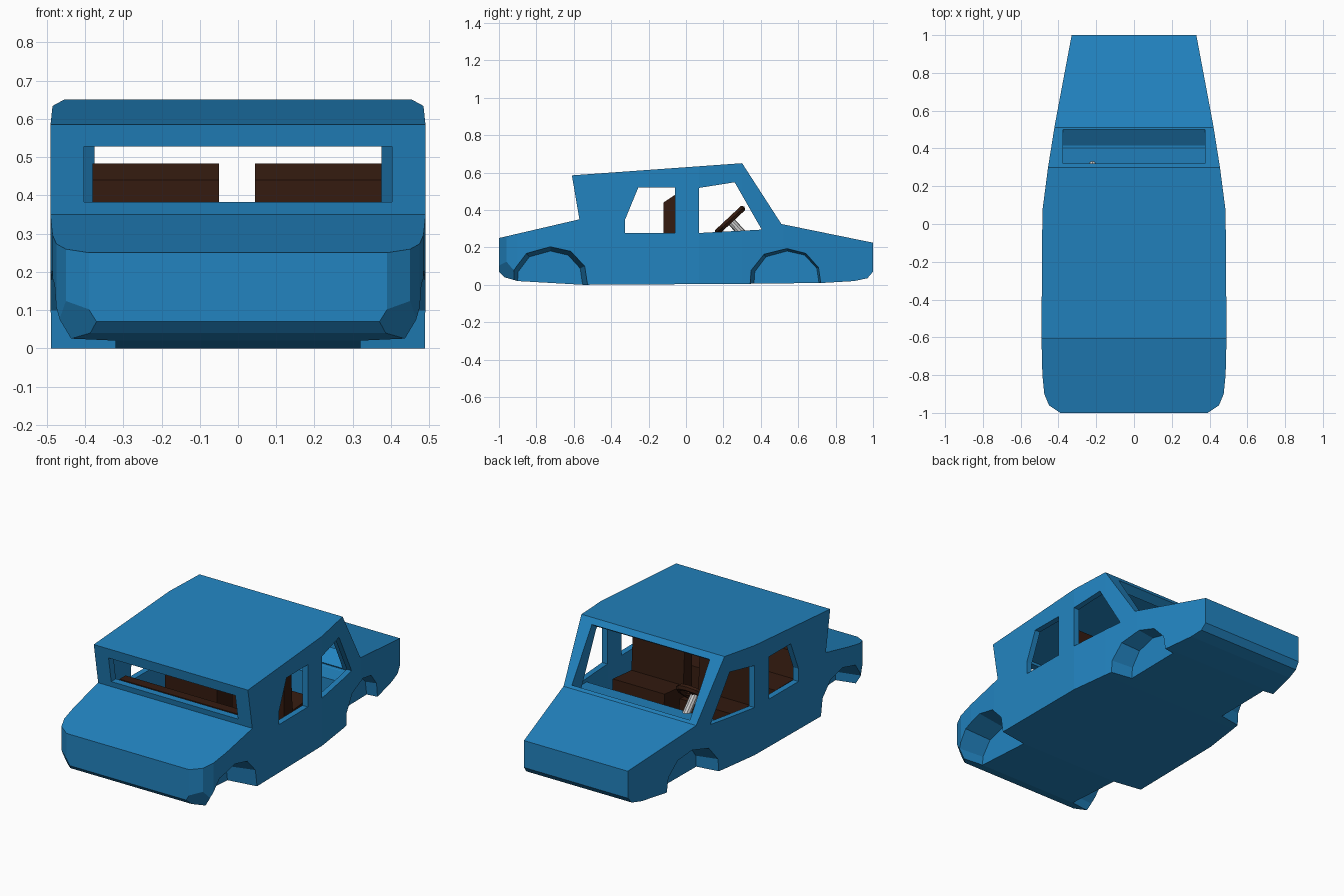
import bpy, bmesh, math
from mathutils import Vector

if "Cube" in bpy.data.objects:
    bpy.data.objects.remove(bpy.data.objects["Cube"])


def material(name, color):
    m = bpy.data.materials.new(name)
    m.diffuse_color = (*color, 1)
    m.use_nodes = True
    m.node_tree.nodes["Principled BSDF"].inputs["Base Color"].default_value = m.diffuse_color
    return m


BLUE = material("blue_paint", (0.016, 0.23, 0.53))
BROWN = material("brown_trim", (0.035, 0.011, 0.005))


def loft(name, ring_a, ring_b, mat=None):
    """Closed solid between two matching rings of points."""
    bm = bmesh.new()
    a = [bm.verts.new(p) for p in ring_a]
    b = [bm.verts.new(p) for p in ring_b]
    bm.faces.new(a)
    bm.faces.new(b[::-1])
    n = len(a)
    for i in range(n):
        j = (i + 1) % n
        bm.faces.new((a[i], b[i], b[j], a[j]))
    bmesh.ops.recalc_face_normals(bm, faces=bm.faces)
    me = bpy.data.meshes.new(name)
    bm.to_mesh(me)
    bm.free()
    ob = bpy.data.objects.new(name, me)
    bpy.context.collection.objects.link(ob)
    if mat:
        me.materials.append(mat)
    return ob


def side_prism(name, yz, x0, x1, mat=None):
    return loft(name, [(x0, y, z) for y, z in yz], [(x1, y, z) for y, z in yz], mat)


def plan_prism(name, half, scale=1.0):
    xy = [(x * scale, y) for x, y in half] + [(-x * scale, y) for x, y in half[::-1]]
    return loft(name, [(x, y, -0.2) for x, y in xy], [(x, y, 0.9) for x, y in xy])


def boolean(ob, cutter, op):
    mod = ob.modifiers.new("bool", 'BOOLEAN')
    mod.operation, mod.solver, mod.object = op, 'EXACT', cutter
    bpy.context.view_layer.objects.active = ob
    bpy.ops.object.modifier_apply(modifier=mod.name)
    bpy.data.objects.remove(cutter)


# Body shell: side profile limited by the plan outline
plan = [(0.33, 1), (0.42, 0.52), (0.455, 0.30), (0.485, 0.07), (0.49, -0.6),
        (0.485, -0.8), (0.475, -0.9), (0.45, -0.96), (0.39, -1)]
profile = [(-1, 0.07), (-1, 0.25), (-0.57, 0.35), (-0.61, 0.585), (0.30, 0.65),
           (0.51, 0.325), (1, 0.225), (1, 0.07), (0.97, 0.035), (0.9, 0.02),
           (0.73, 0.01), (0.3, 0.005), (-0.55, 0), (-0.9, 0.02), (-0.97, 0.04)]
body = side_prism("car_body", profile, -0.6, 0.6)
outline = plan_prism("outline_cutter", plan)
bm = bmesh.new()
bm.from_mesh(outline.data)
for s in (1, -1):  # lower corner chamfers
    cut = bmesh.ops.bisect_plane(bm, geom=bm.verts[:] + bm.edges[:] + bm.faces[:],
                                 plane_co=(0.37 * s, -1, 0.07),
                                 plane_no=(0.56 * s, -0.65, -0.35), clear_outer=True)
    edges = [e for e in cut["geom_cut"] if isinstance(e, bmesh.types.BMEdge)]
    bmesh.ops.holes_fill(bm, edges=edges)
bmesh.ops.recalc_face_normals(bm, faces=bm.faces)
bm.to_mesh(outline.data)
bm.free()
boolean(body, outline, 'INTERSECT')

# Hollow cabin
cabin = side_prism("cabin_cutter", [
    (-0.5, 0.1), (0.3, 0.1), (0.3, 0.27), (0.42, 0.28), (0.27, 0.60),
    (-0.56, 0.545), (-0.53, 0.36), (-0.5, 0.3)], -0.6, 0.6)
boolean(cabin, plan_prism("inner_outline_cutter", plan, 0.93), 'INTERSECT')
boolean(body, cabin, 'DIFFERENCE')

# Side windows, rear window and windscreen openings
windows = [
    ([(-0.325, 0.277), (-0.06, 0.277), (-0.06, 0.52), (-0.255, 0.52), (-0.325, 0.35)], 0.6),
    ([(0.07, 0.277), (0.405, 0.295), (0.26, 0.548), (0.07, 0.518)], 0.6),
    ([(-0.75, 0.382), (-0.4, 0.382), (-0.4, 0.527), (-0.75, 0.527)], 0.403),
    ([(0.22, 0.556), (0.40, 0.276), (0.60, 0.404), (0.42, 0.684)], 0.375),
]
for pts, w in windows:
    boolean(body, side_prism("window_cutter", pts, -w, w), 'DIFFERENCE')

# Wheel wells, tapering inward
arch = [(-0.21, -0.06), (-0.20, 0.08), (-0.13, 0.17), (0, 0.205),
        (0.11, 0.18), (0.185, 0.10), (0.21, -0.06)]
for cy in (-0.725, 0.54):
    for s in (1, -1):
        outer = [(0.5 * s, cy + y, z) for y, z in arch]
        inner = [(0.32 * s, cy + y * 0.86, z * 0.88) for y, z in arch]
        boolean(body, loft("wheel_well_cutter", outer, inner), 'DIFFERENCE')
body.data.materials.clear()
body.data.materials.append(BLUE)

# Front seats
for side, x0, x1 in (("left", -0.38, -0.05), ("right", 0.045, 0.375)):
    side_prism(side + "_front_seat", [
        (-0.12, 0.1), (-0.12, 0.44), (-0.055, 0.483), (-0.04, 0.22),
        (0.13, 0.235), (0.14, 0.1)], x0, x1, BROWN)

# Rear bench
side_prism("rear_bench", [
    (-0.5, 0.1), (-0.5, 0.30), (-0.505, 0.37), (-0.45, 0.37), (-0.41, 0.235),
    (-0.24, 0.235), (-0.23, 0.1)], -0.4, 0.4, BROWN)

# Steering wheel with spokes and column
tilt = math.radians(43)
center = Vector((-0.22, 0.235, 0.345))
axis = Vector((0, -math.sin(tilt), math.cos(tilt)))
bpy.ops.mesh.primitive_torus_add(major_segments=12, minor_segments=6, major_radius=0.088,
                                 minor_radius=0.018, location=center, rotation=(tilt, 0, 0))
bpy.context.object.name = "steering_wheel"
bpy.context.object.data.materials.append(BROWN)
for i in range(3):
    a = math.radians(90 + 120 * i)
    d = Vector((math.cos(a), math.sin(a) * math.cos(tilt), math.sin(a) * math.sin(tilt)))
    bpy.ops.mesh.primitive_cylinder_add(vertices=6, radius=0.012, depth=0.085)
    ob = bpy.context.object
    ob.name = "steering_spoke"
    ob.location = center + d * 0.042
    ob.rotation_euler = d.to_track_quat('Z', 'Y').to_euler()
    ob.data.materials.append(BROWN)
bpy.ops.mesh.primitive_cylinder_add(vertices=10, radius=0.022, depth=0.13,
                                    location=center - axis * 0.06, rotation=(tilt, 0, 0))
bpy.context.object.name = "steering_column"
